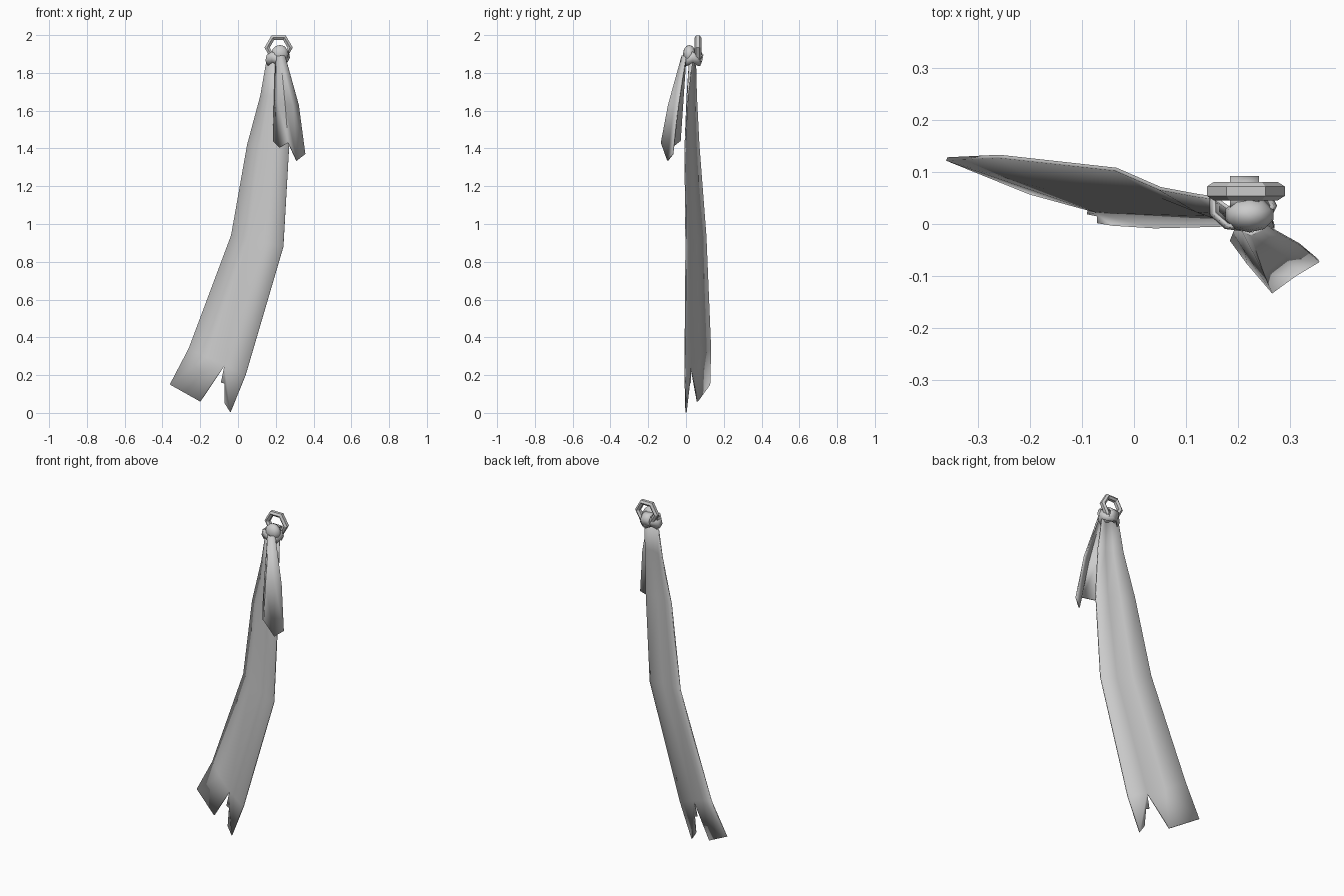
import bpy, bmesh, math
from mathutils import Vector

cube = bpy.data.objects.get("Cube")
if cube:
    bpy.data.objects.remove(cube)


def material(name, colour):
    m = bpy.data.materials.new(name)
    m.use_nodes = True
    m.diffuse_color = colour
    m.node_tree.nodes["Principled BSDF"].inputs["Base Color"].default_value = colour
    return m


GREY = material("plain grey", (0.6, 0.6, 0.6, 1))


def finish(bm, name, thickness=0, angle=35):
    bmesh.ops.remove_doubles(bm, verts=bm.verts, dist=0.0005)
    bmesh.ops.recalc_face_normals(bm, faces=bm.faces)
    mesh = bpy.data.meshes.new(name)
    bm.to_mesh(mesh)
    bm.free()
    ob = bpy.data.objects.new(name, mesh)
    bpy.context.collection.objects.link(ob)
    mesh.materials.append(GREY)
    if thickness:
        mod = ob.modifiers.new("thickness", 'SOLIDIFY')
        mod.thickness = thickness
        mod.offset = 0
    bpy.ops.object.select_all(action='DESELECT')
    bpy.context.view_layer.objects.active = ob
    ob.select_set(True)
    bpy.ops.object.shade_smooth_by_angle(angle=math.radians(angle))
    return ob


def add_sheet(bm, rows):
    """Bridge rows of points with quads, returning the vertex grid."""
    grid = [[bm.verts.new(p) for p in row] for row in rows]
    for a, b in zip(grid, grid[1:]):
        for i in range(len(a) - 1):
            bm.faces.new((a[i], a[i + 1], b[i + 1], b[i]))
    return grid


def add_face(bm, verts, points):
    bm.faces.new(list(verts) + [bm.verts.new(p) for p in points])


# Long streamer: left and right edge points from knot to hem
edges = [
    ((0.155, 0.05, 1.88), (0.255, 0.035, 1.88)),
    ((0.12, 0.055, 1.68), (0.265, 0.01, 1.68)),
    ((0.05, 0.068, 1.42), (0.27, -0.005, 1.40)),
    ((-0.035, 0.105, 0.94), (0.24, 0.0, 0.88)),
    ((-0.26, 0.13, 0.34), (0.04, -0.005, 0.20)),
]
rows = []
for left, right in edges:
    row = []
    for t in (0, 0.32, 0.63, 1):
        p = Vector(left).lerp(Vector(right), t)
        p.y -= 0.022 * math.sin(math.pi * t)
        row.append(p)
    rows.append(row)
bm = bmesh.new()
hem = add_sheet(bm, rows)[-1]
# Torn ends either side of the slit
add_face(bm, hem[:3], [(-0.2, 0.06, 0.06), (-0.36, 0.125, 0.15)])
add_face(bm, (hem[3], hem[2]), [(-0.09, 0.022, 0.16), (-0.07, 0.018, 0.155),
                                (-0.07, 0.005, 0.05), (-0.04, 0, 0.003)])
finish(bm, "long_streamer", 0.007)

# Short folded tail hanging in front
bm = bmesh.new()
add_sheet(bm, [
    [(0.2, 0.0, 1.88), (0.21, -0.012, 1.89), (0.225, -0.02, 1.89), (0.245, -0.01, 1.89), (0.25, 0.0, 1.88)],
    [(0.193, -0.015, 1.66), (0.215, -0.05, 1.64), (0.25, -0.092, 1.63), (0.29, -0.06, 1.63), (0.32, -0.04, 1.63)],
    [(0.187, -0.03, 1.44), (0.22, -0.075, 1.405), (0.265, -0.13, 1.43), (0.31, -0.097, 1.335), (0.355, -0.07, 1.37)],
])
finish(bm, "short_tail", 0.007)


# Rounded knot with a flattened back
def add_ball(bm, centre, size, segments, rings):
    ball = bmesh.ops.create_uvsphere(bm, u_segments=segments, v_segments=rings, radius=1)
    for v in ball["verts"]:
        v.co = Vector(centre) + Vector(v.co[i] * size[i] for i in range(3))


bm = bmesh.new()
add_ball(bm, (0.222, 0.018, 1.9), (0.048, 0.034, 0.048), 10, 6)
finish(bm, "knot", angle=60)

# Gathered cloth collar around the knot base
bm = bmesh.new()
add_sheet(bm, [[(0.208 + r * math.cos(a), 0.035 + 0.75 * r * math.sin(a), z + 0.012 * math.cos(a * 3))
                for a in [math.tau * i / 9 for i in range(10)]]
               for r, z in ((0.05, 1.845), (0.063, 1.87), (0.057, 1.9))])
finish(bm, "collar", 0.008, 50)

# Cloth loop passing over the lower bar of the ring
bm = bmesh.new()
loop = ((0.03, 1.91), (0.045, 1.922), (0.07, 1.918), (0.088, 1.895), (0.082, 1.865), (0.055, 1.85))
add_sheet(bm, [[(x, y, z) for x in (0.185, 0.215, 0.24)] for y, z in loop])
finish(bm, "loop", 0.008, 60)

# Six-sided ring standing upright
bm = bmesh.new()
ring = []
for i in range(7):
    a = math.tau * i / 6
    ring.append([(0.215 + (0.061 + 0.016 * math.cos(b)) * math.cos(a),
                  0.063 + 0.018 * math.sin(b),
                  1.934 + (0.061 + 0.016 * math.cos(b)) * math.sin(a))
                 for b in [math.tau * (j + 0.5) / 6 for j in range(7)]])
add_sheet(bm, ring)
finish(bm, "ring", angle=30)
